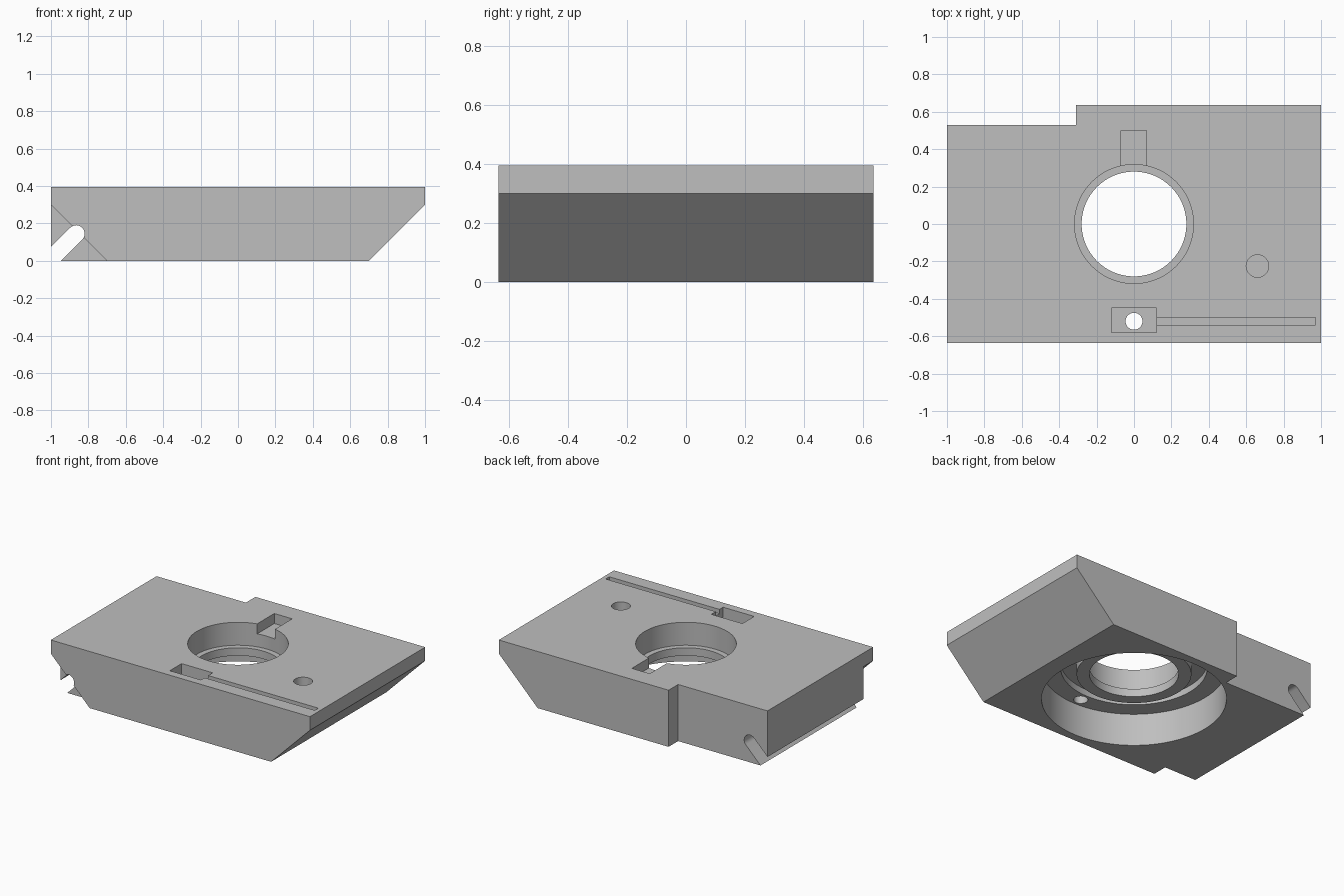
import bpy
import bmesh
import math
from mathutils import Vector

cube = bpy.data.objects.get("Cube")
if cube:
    bpy.data.objects.remove(cube, do_unlink=True)

grey = bpy.data.materials.new("plain_grey")
grey.use_nodes = True
COLOUR = (0.52, 0.52, 0.52, 1)
grey.diffuse_color = COLOUR
grey.node_tree.nodes["Principled BSDF"].inputs["Base Color"].default_value = COLOUR

TOP = 0.395
HALF = 0.635
EAR = 0.53


def make(name, bm):
    bmesh.ops.recalc_face_normals(bm, faces=bm.faces)
    mesh = bpy.data.meshes.new(name)
    bm.to_mesh(mesh)
    bm.free()
    mesh.materials.append(grey)
    obj = bpy.data.objects.new(name, mesh)
    bpy.context.collection.objects.link(obj)
    return obj


def prism(name, outline, y0, y1):
    """Extrude an x-z outline along y."""
    bm = bmesh.new()
    face = bm.faces.new([bm.verts.new((x, y0, z)) for x, z in outline])
    new = bmesh.ops.extrude_face_region(bm, geom=[face])["geom"]
    verts = [v for v in new if isinstance(v, bmesh.types.BMVert)]
    bmesh.ops.translate(bm, verts=verts, vec=(0, y1 - y0, 0))
    return make(name, bm)


def box(name, x0, x1, y0, y1, z0, z1):
    return prism(name, [(x0, z0), (x1, z0), (x1, z1), (x0, z1)], y0, y1)


def lathe(name, profile, x=0, y=0, sides=96):
    """Spin a radius-height profile round a vertical axis."""
    bm = bmesh.new()
    verts = [bm.verts.new((r, 0, z)) for r, z in profile]
    edges = [bm.edges.new(pair) for pair in zip(verts, verts[1:])]
    bmesh.ops.spin(bm, geom=verts + edges, axis=(0, 0, 1), cent=(0, 0, 0),
                   angle=math.tau, steps=sides, use_duplicate=False)
    bmesh.ops.remove_doubles(bm, verts=bm.verts, dist=0.0001)
    bmesh.ops.translate(bm, verts=bm.verts, vec=(x, y, 0))
    return make(name, bm)


def drill(name, radius, x, y, z0):
    return lathe(name, [(0, z0), (radius, z0), (radius, 0.5), (0, 0.5)], x, y, 48)


# Main block with its sloping end
body = prism("mounting_block",
             [(-1, 0), (0.7, 0), (1, 0.3), (1, TOP), (-1, TOP)], -HALF, HALF)

# Diagonal round-ended groove under the other end
centre = Vector((-0.865, 0.145))
radius = 0.045
groove = []
for i in range(17):
    a = math.radians(-45 + 180 * i / 16)
    groove.append(centre + radius * Vector((math.cos(a), math.sin(a))))
groove += [groove[-1] - Vector((0.3, 0.3)), groove[0] - Vector((0.3, 0.3))]

# Stepped centre bore with a hanging lip
bore = [(0, 0.5), (0.318, 0.5), (0.318, 0.235), (0.28, 0.235), (0.28, 0.18),
        (0.36, 0.18), (0.36, 0.27), (0.46, 0.27), (0.46, 0.225),
        (0.58, 0.225), (0.58, -0.1), (0, -0.1)]

cutters = [
    box("corner_notch", -1.2, -0.31, EAR, 0.8, -0.1, 0.6),
    prism("front_corner_slope", [(-1.1, 0.4), (-1.1, -0.1), (-0.6, -0.1)], -0.8, -EAR),
    prism("end_groove", groove, -0.8, 0.8),
    lathe("centre_bore", bore),
    box("key_slot", -0.07, 0.068, 0.25, 0.5, TOP - 0.07, 0.5),
    box("front_pocket", -0.12, 0.12, -0.58, -0.45, TOP - 0.08, 0.5),
    box("wire_channel", 0.1, 0.97, -0.54, -0.5, TOP - 0.03, 0.5),
    drill("pocket_hole", 0.045, 0, -0.52, 0.1),
    drill("blind_hole", 0.06, 0.66, -0.225, TOP - 0.1),
]

bpy.ops.object.select_all(action="DESELECT")
bpy.context.view_layer.objects.active = body
body.select_set(True)
for cutter in cutters:
    cutter.hide_render = True
    mod = body.modifiers.new(cutter.name, "BOOLEAN")
    mod.operation = "DIFFERENCE"
    mod.solver = "EXACT"
    mod.object = cutter
    bpy.ops.object.modifier_apply(modifier=mod.name)
    bpy.data.objects.remove(cutter, do_unlink=True)

bpy.ops.object.shade_smooth_by_angle(angle=math.radians(30))
